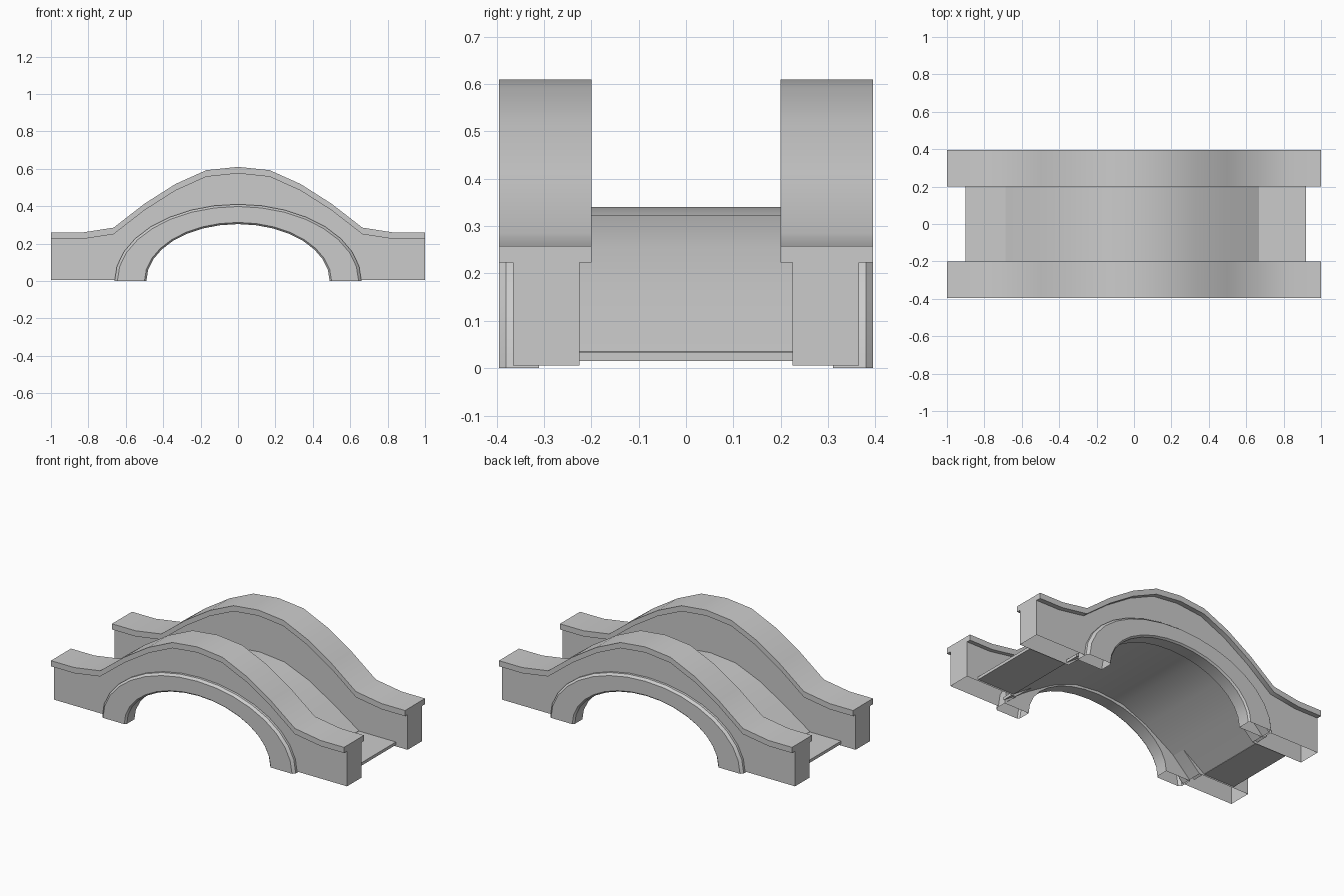
import bpy, bmesh
from math import sin, cos, pi, radians

if "Cube" in bpy.data.objects:
    bpy.data.objects.remove(bpy.data.objects["Cube"])

def finish(name, bm, drop=None):
    bmesh.ops.recalc_face_normals(bm, faces=bm.faces[:])
    if drop:
        bmesh.ops.delete(bm, geom=[f for f in bm.faces if drop(f)], context='FACES')
    me = bpy.data.meshes.new(name)
    bm.to_mesh(me)
    bm.free()
    ob = bpy.data.objects.new(name, me)
    bpy.context.collection.objects.link(ob)
    bpy.ops.object.select_all(action='DESELECT')
    ob.select_set(True)
    bpy.context.view_layer.objects.active = ob
    bpy.ops.object.shade_smooth_by_angle(angle=radians(35))
    return ob

def extrude_outline(name, pts, y0, y1, drop=None):
    """Extrude an x-z outline from y0 to y1."""
    bm = bmesh.new()
    face = bm.faces.new([bm.verts.new((x, y0, z)) for x, z in pts])
    ext = bmesh.ops.extrude_face_region(bm, geom=[face])['geom']
    bmesh.ops.translate(bm, vec=(0, y1 - y0, 0),
                        verts=[v for v in ext if isinstance(v, bmesh.types.BMVert)])
    return finish(name, bm, drop)

def arch(rx, rz, n=16):
    """Half ellipse, left to right."""
    return [(-rx * cos(pi * i / n), rz * sin(pi * i / n)) for i in range(n + 1)]

def mirrored(half):
    """Complete a left half profile whose last point is on the centre."""
    return half + [(-x, z) for x, z in reversed(half[:-1])]

# Hump profile of the parapet tops
top = mirrored([(-1, .258), (-.84, .258), (-.665, .285), (-.5, .413),
                (-.335, .518), (-.17, .592), (0, .61)])
under = [(x, z - .035) for x, z in top]

# Humped deck profile
hump = mirrored([(-.678, .035), (-.5, .155), (-.335, .255), (-.17, .323), (0, .34)])
hump = [(x - .01, z) for x, z in hump]
hump_under = [(x, z - .018) for x, z in hump]

# Arch trim cross-section: ellipse radii and y depth
trim = [(.66, .41, .31), (.66, .41, .38), (.645, .398, .395),
        (.50, .313, .395), (.49, .304, .385), (.49, .304, .31)]

for side, s in (("front", -1), ("back", 1)):
    # Coping on top of each parapet
    extrude_outline(side + "_coping", top + under[::-1], s * .2, s * .395)
    # Parapet wall cut along the deck, hollow underneath
    cut = [(.655, .006)] + [(x, z - .009) for x, z in hump[1:-1]][::-1] + [(-.655, .006)]
    extrude_outline(side + "_parapet", under + [(1, .006)] + cut + [(-1, .006)],
                    s * .225, s * .365, lambda f: all(v.co.z < .007 for v in f.verts))
    # Chamfered arch trim, open at the feet
    bm = bmesh.new()
    rows = [[bm.verts.new((x, s * y, z)) for x, z in arch(rx, rz)] for rx, rz, y in trim]
    for a, b in zip(rows, rows[1:] + rows[:1]):
        for i in range(len(a) - 1):
            bm.faces.new((a[i], a[i + 1], b[i + 1], b[i]))
    finish(side + "_arch_trim", bm)

# Humped deck between the walls
extrude_outline("deck_hump", hump + hump_under[::-1], -.31, .31)

# Flat approach slabs at both ends
for side, x0, x1 in (("left", -.90, -.688), ("right", .92, .668)):
    extrude_outline(side + "_approach",
                    [(x0, .015), (x0, .033), (x1, .033), (x1, .015)], -.225, .225)
